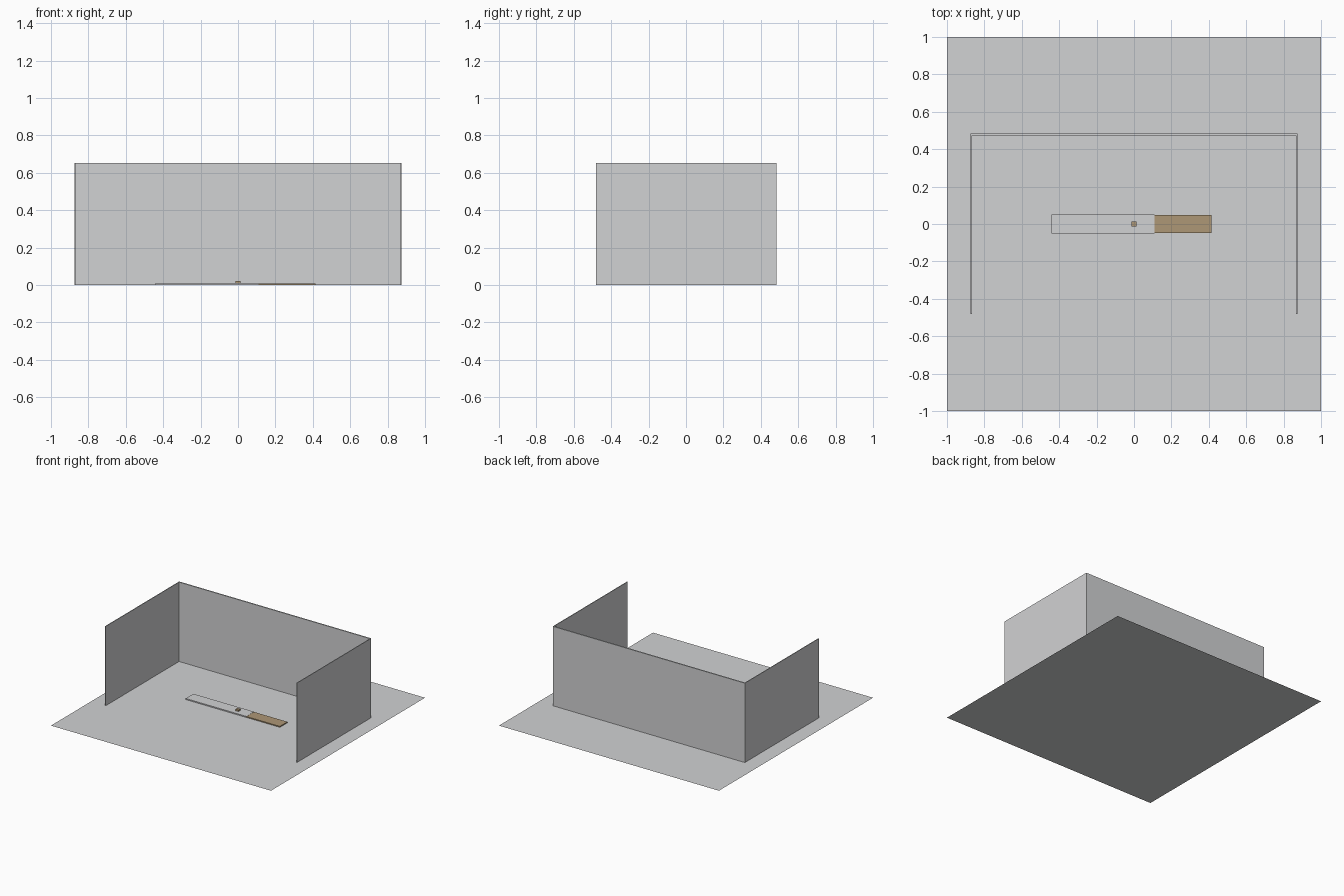
import bpy

if "Cube" in bpy.data.objects:
    bpy.data.objects.remove(bpy.data.objects["Cube"])


def material(name, rgb):
    m = bpy.data.materials.new(name)
    m.diffuse_color = (*rgb, 1)
    m.use_nodes = True
    m.node_tree.nodes["Principled BSDF"].inputs["Base Color"].default_value = m.diffuse_color
    return m


GREY = material("light_grey", (0.64, 0.645, 0.655))
TAN = material("tan_wood", (0.42, 0.31, 0.18))


def box(name, x, y, z, mat):
    """Box from (min, max) ranges on each axis."""
    bpy.ops.mesh.primitive_cube_add(size=1, location=[sum(r) / 2 for r in (x, y, z)])
    o = bpy.context.object
    o.name = name
    o.scale = [r[1] - r[0] for r in (x, y, z)]
    bpy.ops.object.transform_apply(location=False, rotation=False, scale=True)
    o.data.materials.append(mat)
    return o


# Floor sheet
bpy.ops.mesh.primitive_plane_add(size=2)
floor = bpy.context.object
floor.name = "floor"
floor.data.materials.append(GREY)

# Three thin walls, open at the front
WALL_H = 0.652
box("back_wall", (-0.873, 0.873), (0.473, 0.483), (0.0, WALL_H), GREY)
for side, name in ((-1, "left_wall"), (1, "right_wall")):
    x = sorted((side * 0.867, side * 0.873))
    box(name, x, (-0.48, 0.475), (0.0, WALL_H), GREY)

# Low plank on the floor: grey half overlapping a tan half
box("grey_plank", (-0.44, 0.11), (-0.05, 0.05), (0.001, 0.010), GREY)
box("tan_plank", (-0.05, 0.415), (-0.049, 0.049), (0.001, 0.009), TAN)

# Small pivot block in the middle
box("pivot_block", (-0.014, 0.014), (-0.014, 0.014), (0.001, 0.022), TAN)
